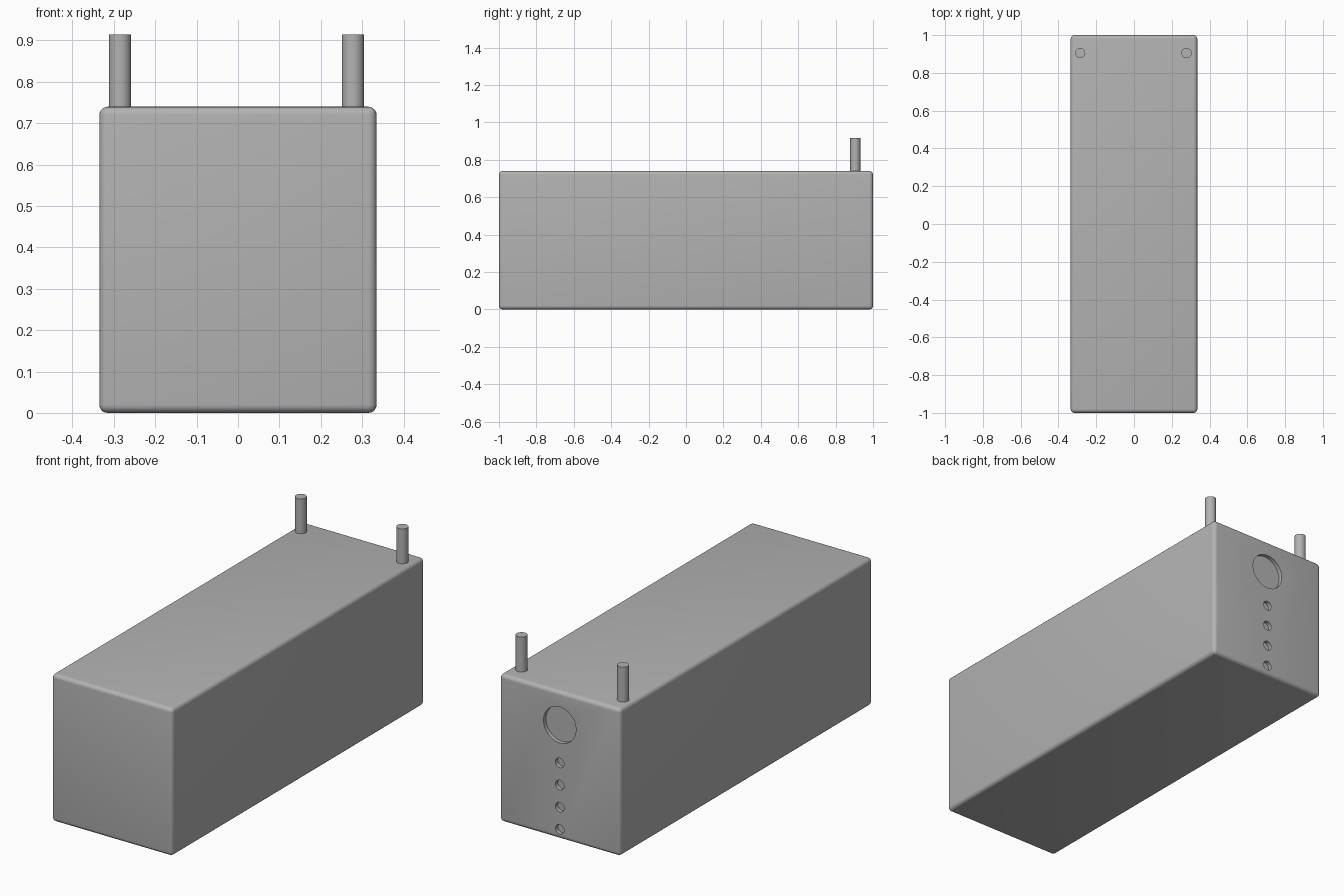
import bpy
from math import radians

cube = bpy.data.objects.get("Cube")
if cube:
    bpy.data.objects.remove(cube, do_unlink=True)

WIDTH, LENGTH, HEIGHT = 0.67, 2.0, 0.74
BACK = LENGTH / 2

grey = bpy.data.materials.new("plain grey")
grey.use_nodes = True
colour = (0.45, 0.45, 0.45, 1)
grey.diffuse_color = colour
grey.node_tree.nodes["Principled BSDF"].inputs["Base Color"].default_value = colour


def cylinder(name, radius, depth, location, rotation=(0, 0, 0)):
    bpy.ops.mesh.primitive_cylinder_add(
        vertices=48, radius=radius, depth=depth, location=location, rotation=rotation)
    obj = bpy.context.object
    obj.name = name
    obj.data.materials.append(grey)
    return obj


def apply_modifier(obj, mod):
    bpy.context.view_layer.objects.active = obj
    bpy.ops.object.modifier_apply(modifier=mod.name)


def recess(body, radius, z, depth):
    # Round blind hole in the back face
    cutter = cylinder("recess_cutter", radius, depth * 2, (0, BACK, z), (radians(90), 0, 0))
    cutter.hide_render = True
    mod = body.modifiers.new("Recess", "BOOLEAN")
    mod.operation = "DIFFERENCE"
    mod.solver = "EXACT"
    mod.object = cutter
    apply_modifier(body, mod)
    bpy.data.objects.remove(cutter, do_unlink=True)


def smooth(obj):
    bpy.ops.object.select_all(action="DESELECT")
    obj.select_set(True)
    bpy.context.view_layer.objects.active = obj
    bpy.ops.object.shade_smooth_by_angle(angle=radians(30))


# Long housing with rounded edges
bpy.ops.mesh.primitive_cube_add(size=1, location=(0, 0, HEIGHT / 2))
housing = bpy.context.object
housing.name = "housing"
housing.scale = (WIDTH, LENGTH, HEIGHT)
bpy.ops.object.transform_apply(location=False, rotation=False, scale=True)
housing.data.materials.append(grey)
bevel = housing.modifiers.new("Rounded edges", "BEVEL")
bevel.width = 0.02
bevel.segments = 5
apply_modifier(housing, bevel)

# Large round button recess and a column of small indicator holes
recess(housing, 0.09, 0.573, 0.02)
for i in range(4):
    recess(housing, 0.024, 0.05 + i * 0.111, 0.02)
smooth(housing)

# Two terminal posts at the back of the top
for name, x in (("left_post", 0.278), ("right_post", -0.285)):
    bottom, top = HEIGHT - 0.02, 0.915
    smooth(cylinder(name, 0.027, top - bottom, (x, 0.905, (top + bottom) / 2)))
